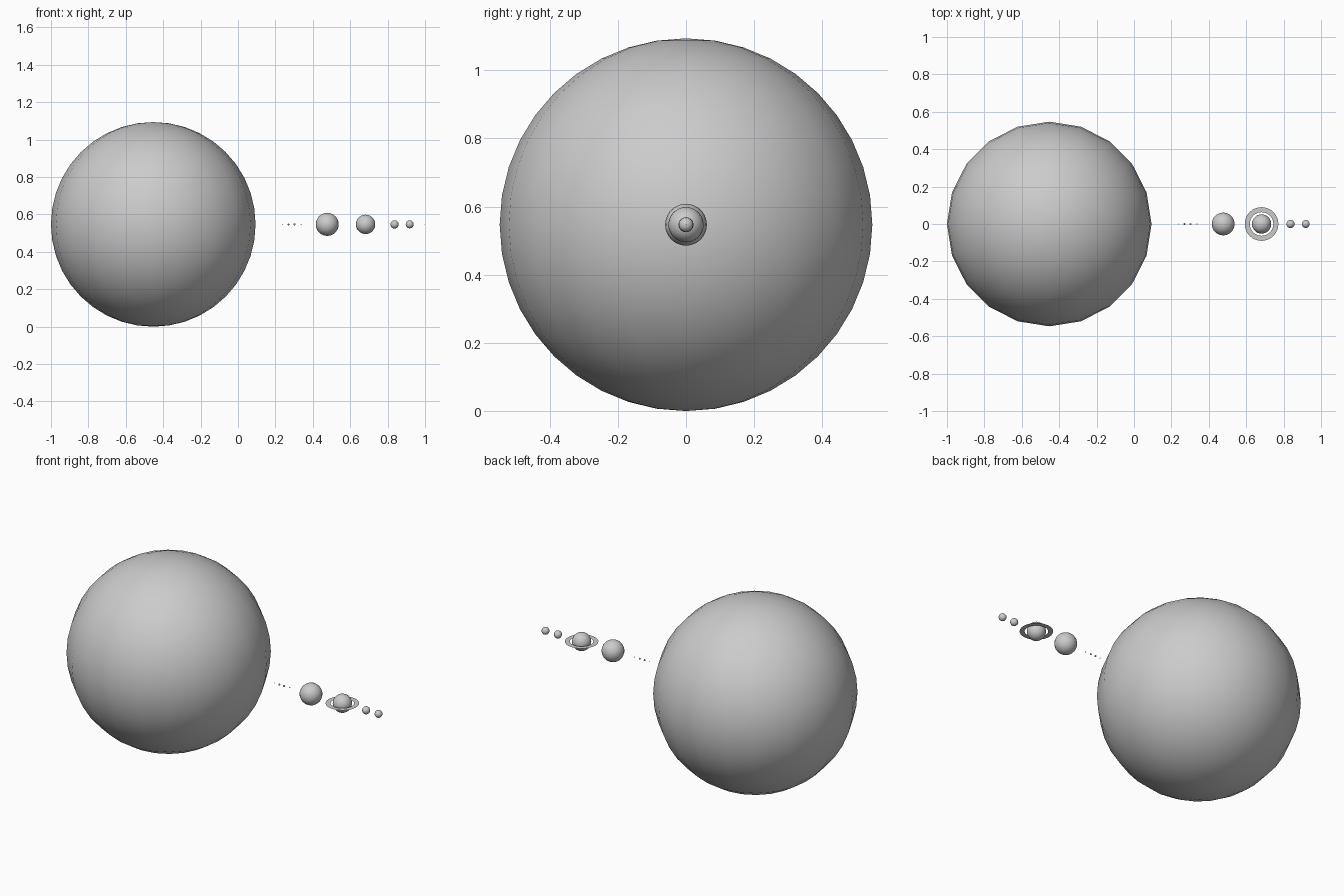
import bpy
import bmesh
import math

if "Cube" in bpy.data.objects:
    bpy.data.objects.remove(bpy.data.objects["Cube"])

U = 0.00547               # one small-planet radius
SUN_R = 100 * U
SUN_X = -1 + SUN_R
Z = SUN_R                 # common axis height


def finish(bm, name, location):
    mesh = bpy.data.meshes.new(name)
    for f in bm.faces:
        f.smooth = True
    bm.to_mesh(mesh)
    bm.free()
    obj = bpy.data.objects.new(name, mesh)
    obj.location = location
    bpy.context.collection.objects.link(obj)
    return obj


def ball(name, x, radius):
    bm = bmesh.new()
    bmesh.ops.create_uvsphere(bm, u_segments=20, v_segments=20, radius=radius)
    return finish(bm, name, (x, 0, Z))


def flat_ring(name, x, inner, outer, sides=32):
    bm = bmesh.new()
    loops = []
    for r in (inner, outer):
        loops.append([bm.verts.new((r * math.cos(2 * math.pi * i / sides),
                                    r * math.sin(2 * math.pi * i / sides), 0))
                      for i in range(sides)])
    a, b = loops
    for i in range(sides):
        j = (i + 1) % sides
        bm.faces.new((a[i], b[i], b[j], a[j]))
    return finish(bm, name, (x, 0, Z))


# Large star
ball("star", SUN_X, SUN_R)

# Planets in a row: name, x position, radius in units
planets = [
    ("rocky_planet_1", 0.237, 0.38),
    ("rocky_planet_2", 0.27, 0.95),
    ("rocky_planet_3", 0.302, 1.0),
    ("rocky_planet_4", 0.338, 0.53),
    ("gas_giant", 0.477, 11.2),
    ("ringed_planet", 0.682, 9.45),
    ("ice_giant_1", 0.837, 4.0),
    ("ice_giant_2", 0.918, 3.88),
    ("dwarf_planet", 0.999, 0.18),
]
for name, x, r in planets:
    ball(name, x, r * U)

# Thin ring around the second giant
flat_ring("planet_ring", 0.682, 0.063, 0.09)
